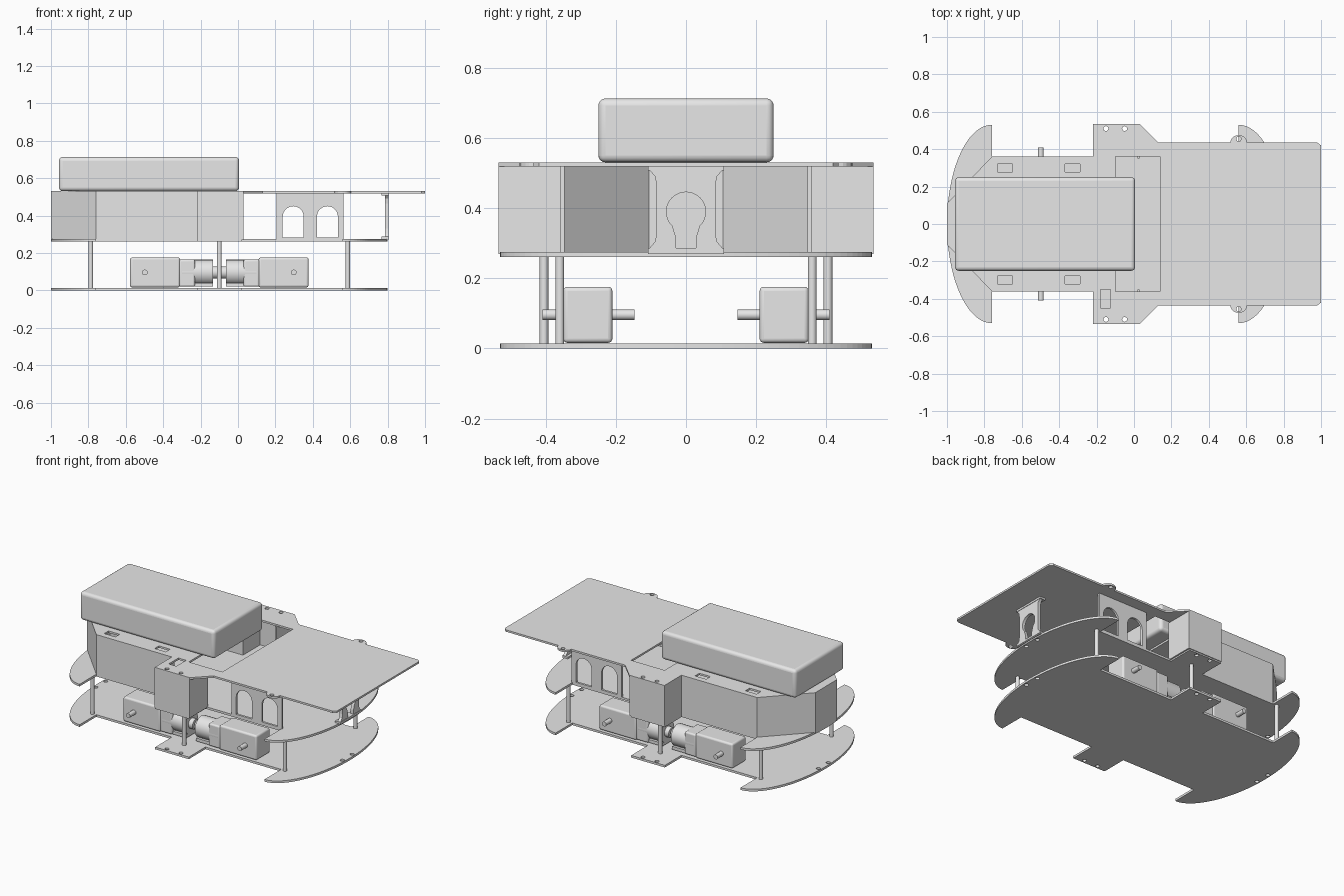
import bpy, bmesh
from math import sin, cos, pi
from mathutils import Vector

if "Cube" in bpy.data.objects:
    bpy.data.objects.remove(bpy.data.objects["Cube"])

GREY = (0.8, 0.8, 0.8, 1)
mat = bpy.data.materials.new("light grey")
mat.use_nodes = True
mat.diffuse_color = GREY
mat.node_tree.nodes["Principled BSDF"].inputs["Base Color"].default_value = GREY

MID = -0.1  # centre of the chassis along x


def add(name, mesh):
    mesh.materials.clear()
    mesh.materials.append(mat)
    ob = bpy.data.objects.new(name, mesh)
    bpy.context.collection.objects.link(ob)
    return ob


def smooth(ob):
    for p in ob.data.polygons:
        p.use_smooth = True
    ob.data.set_sharp_from_angle(angle=0.6)


def extrude(name, loops, low, high, axis="z"):
    """Solid sheet from an outline and its holes, thickened along an axis."""
    cu = bpy.data.curves.new(name, "CURVE")
    cu.dimensions, cu.fill_mode = "2D", "BOTH"
    cu.extrude = (high - low) / 2
    for loop in loops:
        sp = cu.splines.new("POLY")
        sp.points.add(len(loop) - 1)
        for p, (u, v) in zip(sp.points, loop):
            p.co = (u, v, 0, 1)
        sp.use_cyclic_u = True
    tmp = bpy.data.objects.new(name + "_outline", cu)
    bpy.context.collection.objects.link(tmp)
    dg = bpy.context.evaluated_depsgraph_get()
    mesh = bpy.data.meshes.new_from_object(tmp.evaluated_get(dg))
    bpy.data.objects.remove(tmp)
    bm = bmesh.new()
    bm.from_mesh(mesh)
    for v in bm.verts:
        a, b, w = v.co.x, v.co.y, v.co.z + (low + high) / 2
        v.co = {"z": (a, b, w), "y": (a, w, b), "x": (w, a, b)}[axis]
    bmesh.ops.remove_doubles(bm, verts=bm.verts, dist=0.0001)
    bmesh.ops.recalc_face_normals(bm, faces=bm.faces)
    for f in bm.faces:
        f.smooth = False
    bm.to_mesh(mesh)
    bm.free()
    return add(name, mesh)


def box(name, lo, hi, bevel=0):
    lo, hi = Vector(lo), Vector(hi)
    bm = bmesh.new()
    bmesh.ops.create_cube(bm, size=1)
    for v in bm.verts:
        v.co = (lo + hi) / 2 + v.co * (hi - lo)
    mesh = bpy.data.meshes.new(name)
    bm.to_mesh(mesh)
    bm.free()
    ob = add(name, mesh)
    if bevel:
        mod = ob.modifiers.new("rounded edges", "BEVEL")
        mod.width, mod.segments = bevel, 4
        smooth(ob)
    return ob


def rod(name, start, end, r):
    start, end = Vector(start), Vector(end)
    bm = bmesh.new()
    bmesh.ops.create_cone(bm, cap_ends=True, segments=24, radius1=r, radius2=r,
                          depth=(end - start).length)
    turn = (end - start).to_track_quat("Z", "Y")
    for v in bm.verts:
        v.co = turn @ v.co + (start + end) / 2
    mesh = bpy.data.meshes.new(name)
    bm.to_mesh(mesh)
    bm.free()
    ob = add(name, mesh)
    smooth(ob)
    return ob


def arc(x, y, rx, ry, a, b, n=16):
    return [(x + rx * cos(a + (b - a) * i / n), y + ry * sin(a + (b - a) * i / n))
            for i in range(n + 1)]


def hole(x, y, r=0.013):
    return arc(x, y, r, r, 0, 2 * pi)[:-1]


def rect(x0, x1, y0, y1):
    return [(x0, y0), (x1, y0), (x1, y1), (x0, y1)]


def mirror_y(pts):
    return pts + [(x, -y) for x, y in reversed(pts) if abs(y) > 1e-5]


# Lower and middle chassis plates: side tabs with curved bumper horns
quarter = [(0.12, 0.53), (0.12, 0.36), (0.66, 0.36)] + arc(0.66, 0, 0.24, 0.53, pi / 2, 0, 24)
half = [(MID - x, y) for x, y in reversed(quarter)] + [(MID + x, y) for x, y in quarter[:-1]]
half.append((MID + 0.9, 0))
chassis = half + [(x, -y) for x, y in reversed(half) if y > 1e-5]
plate_holes = [hole(MID + sx * d, sy * y) for sx in (-1, 1) for sy in (-1, 1)
               for d, y in ((0.05, 0.51), (0.88, 0.05))]
extrude("lower_plate", [chassis] + plate_holes, 0, 0.014)
extrude("middle_plate", [chassis] + plate_holes, 0.261, 0.275)

# Upper deck with battery well, slots and screw holes
deck = [(-1, 0.11), (-0.76, 0.36), (-0.22, 0.36), (-0.22, 0.535), (0.03, 0.535),
        (0.13, 0.435), (0.5, 0.435)]
deck += arc(0.56, 0.435, 0.045, 0.04, pi, 0, 10) + [(0.98, 0.435), (1, 0.42)]
cuts = [rect(-0.1, 0.14, -0.36, 0.36), rect(-0.18, -0.125, -0.45, -0.35)]
for s in (-1, 1):
    cuts += [rect(x, x + 0.08, s * 0.3 - 0.022, s * 0.3 + 0.022) for x in (-0.73, -0.37)]
    cuts += [hole(x, s * 0.51) for x in (-0.15, -0.05)] + [hole(0.56, s * 0.455)]
extrude("upper_deck", [mirror_y(deck)] + cuts, 0.519, 0.531)

# Folded body wall with side towers, open towards +x
path = mirror_y([(0.03, 0.35), (0.03, 0.535), (-0.22, 0.535), (-0.22, 0.36),
                 (-0.76, 0.36), (-1, 0.11)])
bm = bmesh.new()
rows = [[bm.verts.new((x, y, z)) for x, y in path] for z in (0.27, 0.522)]
for i in range(len(path) - 1):
    bm.faces.new((rows[0][i], rows[0][i + 1], rows[1][i + 1], rows[1][i]))
mesh = bpy.data.meshes.new("body_wall")
bm.to_mesh(mesh)
bm.free()
wall = add("body_wall", mesh)
thick = wall.modifiers.new("thickness", "SOLIDIFY")
thick.thickness, thick.offset, thick.use_even_offset = 0.012, -1, True

# Arched side walls
arches = [[(x + 0.056, 0.283)] + arc(x, 0.394, 0.056, 0.056, 0, pi) + [(x - 0.056, 0.283)]
          for x in (0.295, 0.478)]
for side, s in (("right", -1), ("left", 1)):
    y = s * 0.353
    extrude(side + "_arched_wall", [rect(0.207, 0.565, 0.27, 0.522)] + arches,
            y - 0.007, y + 0.007, "y")

# End bracket with waist and keyhole opening
edge = [(0.108, 0.27), (0.105, 0.285), (0.088, 0.305), (0.084, 0.33), (0.084, 0.465),
        (0.088, 0.49), (0.105, 0.51), (0.108, 0.52)]
bracket = edge + [(-y, z) for y, z in reversed(edge)]
keyhole = [(0.028, 0.28), (0.028, 0.315)] + arc(0, 0.39, 0.056, 0.056, -0.8, pi + 0.8, 24)
keyhole += [(-0.028, 0.315), (-0.028, 0.28)]
extrude("end_bracket", [bracket, keyhole], 0.785, 0.805, "x")
for name, z in (("bracket_foot", 0.275), ("bracket_head", 0.507)):
    box(name, (0.768, -0.108, z), (0.808, 0.108, z + 0.012))

# Battery pack
box("battery_pack", (-0.957, -0.25, 0.531), (0.006, 0.25, 0.713), 0.02)

# Posts, motors and axles, repeated on every corner
for side, s in (("right", -1), ("left", 1)):
    rod(side + "_centre_post", (MID, s * 0.405, 0.01), (MID, s * 0.405, 0.265), 0.0125)
    for end, d in (("front", 1), ("rear", -1)):
        tag = side + "_" + end
        x = MID + d * 0.687
        rod(tag + "_post", (x, s * 0.36, 0.01), (x, s * 0.36, 0.265), 0.0125)

        def block(name, a, b, y0, y1, z0, z1, bevel=0):
            xs = sorted((MID + d * a, MID + d * b))
            ys = sorted((s * y0, s * y1))
            box(tag + name, (xs[0], ys[0], z0), (xs[1], ys[1], z1), bevel)

        block("_gearbox", 0.21, 0.477, 0.21, 0.35, 0.016, 0.176, 0.012)
        block("_motor_collar", 0.13, 0.215, 0.213, 0.347, 0.02, 0.165, 0.01)
        block("_motor_strap", 0.035, 0.14, 0.225, 0.335, 0.02, 0.04)
        rod(tag + "_motor_can", (MID + d * 0.035, s * 0.28, 0.096),
            (MID + d * 0.2, s * 0.28, 0.096), 0.068)
        rod(tag + "_motor_boss", (MID + d * 0.006, s * 0.28, 0.096),
            (MID + d * 0.04, s * 0.28, 0.096), 0.033)
        ax = MID + d * 0.398
        rod(tag + "_axle", (ax, s * 0.147, 0.096), (ax, s * 0.41, 0.096), 0.015)
